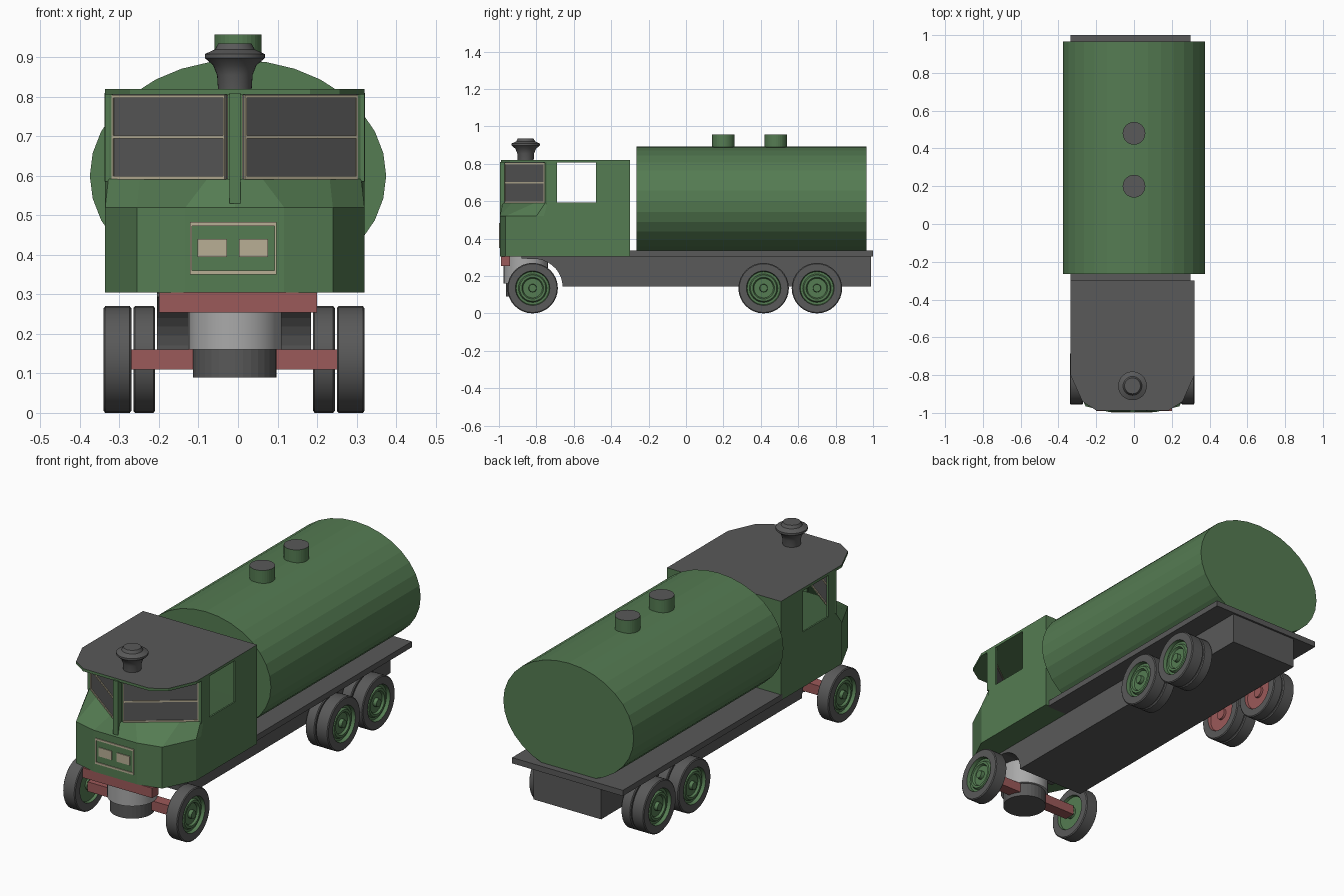
import bpy, bmesh, math
from mathutils import Matrix, Vector

cube = bpy.data.objects.get("Cube")
if cube:
    bpy.data.objects.remove(cube, do_unlink=True)

CX = -0.008          # body centre line


def material(name, rgb):
    m = bpy.data.materials.new(name)
    m.use_nodes = True
    m.diffuse_color = (*rgb, 1)
    bsdf = next(n for n in m.node_tree.nodes if n.type == 'BSDF_PRINCIPLED')
    bsdf.inputs["Base Color"].default_value = (*rgb, 1)
    bsdf.inputs["Roughness"].default_value = 0.8
    return m


GREEN = material("green paint", (0.09, 0.2, 0.085))
GREY = material("dark grey", (0.1, 0.1, 0.1))
RED = material("dull red", (0.33, 0.1, 0.1))
CREAM = material("cream trim", (0.48, 0.43, 0.3))
STEEL = material("light steel", (0.4, 0.4, 0.4))


def finish(name, bm, mats):
    bmesh.ops.recalc_face_normals(bm, faces=bm.faces)
    mesh = bpy.data.meshes.new(name)
    bm.to_mesh(mesh)
    bm.free()
    for m in mats:
        mesh.materials.append(m)
    ob = bpy.data.objects.new(name, mesh)
    bpy.context.collection.objects.link(ob)
    return ob


def loft(name, rings, mats, cap_end=True):
    """Skin a stack of matching closed rings."""
    bm = bmesh.new()
    vs = [[bm.verts.new(p) for p in r] for r in rings]
    n = len(vs[0])
    for a, b in zip(vs, vs[1:]):
        for i in range(n):
            j = (i + 1) % n
            bm.faces.new((a[i], a[j], b[j], b[i]))
    bm.faces.new(vs[0])
    if cap_end:
        bm.faces.new(vs[-1])
    return finish(name, bm, mats)


def box(name, x, y, z, mat):
    ring = [(x[0], y[0]), (x[1], y[0]), (x[1], y[1]), (x[0], y[1])]
    return loft(name, [[(*p, h) for p in ring] for h in z], [mat])


def slat(name, a, b, z, thick, mat):
    """Upright board between two plan points."""
    a, b = Vector(a), Vector(b)
    d = (b - a).normalized() * thick / 2
    n = Vector((-d.y, d.x))
    ring = [a + n, b + n, b - n, a - n]
    return loft(name, [[(p.x, p.y, h) for p in ring] for h in z], [mat])


def lathe(name, profile, mats, matrix, segs=32, picks=None):
    """Revolve (radius, height) points round z, then place with matrix."""
    bm = bmesh.new()
    rows = []
    for r, h in profile:
        if r == 0:
            rows.append([bm.verts.new((0, 0, h))] * segs)
        else:
            rows.append([bm.verts.new((r * math.cos(math.tau * i / segs),
                                       r * math.sin(math.tau * i / segs), h)) for i in range(segs)])
    for k, (a, b) in enumerate(zip(rows, rows[1:])):
        for i in range(segs):
            j = (i + 1) % segs
            f = bm.faces.new(list(dict.fromkeys((a[i], a[j], b[j], b[i]))))
            f.material_index = picks(k) if picks else 0
    bm.transform(matrix)
    return finish(name, bm, mats)


def drum(name, r, z, x, y, mats, picks=None):
    return lathe(name, [(0, z[0]), (r, z[0]), (r, z[1]), (0, z[1])], mats,
                 Matrix.Translation((x, y, 0)), picks=picks)


def mirrored(half):
    return [(CX + x, y) for x, y in half] + [(CX - x, y) for x, y in reversed(half) if x > 0]


def smooth(ob, angle):
    bpy.ops.object.select_all(action='DESELECT')
    ob.select_set(True)
    bpy.context.view_layer.objects.active = ob
    bpy.ops.object.shade_smooth_by_angle(angle=math.radians(angle))


# Tank with two filler lids
tank_at = Matrix.Translation((0, 0, 0.6)) @ Matrix.Diagonal((0.375, 1, 0.293, 1)) @ Matrix.Rotation(-math.pi / 2, 4, 'X')
lathe("tank", [(0, -0.265), (1, -0.265), (1, 0.965), (0, 0.965)], [GREEN], tank_at)
for i, y in enumerate((0.2, 0.48)):
    drum(f"filler_{i + 1}", 0.06, (0.86, 0.957), 0, y, [GREEN, GREY], lambda k: int(k == 2))

# Deck and chassis with an arch over the front axle
box("deck", (-0.337, 0.3), (-0.31, 1.0), (0.305, 0.335), GREY)
side = [(0.99, 0.145), (0.99, 0.31), (-0.3, 0.304), (-0.88, 0.304), (-0.88, 0.293)]
for deg in range(80, -1, -10):
    a = math.radians(deg)
    side.append((-0.82 + 0.16 * math.cos(a), 0.145 + 0.148 * math.sin(a)))
loft("chassis", [[(x, y, z) for y, z in side] for x in (-0.205, 0.185)], [GREY])

# Boiler, front beam and front axle
smooth(drum("boiler", 0.118, (0.16, 0.32), CX, -0.857, [STEEL]), 30)
drum("ash_pan", 0.106, (0.09, 0.16), CX, -0.857, [GREY])
box("front_beam", (-0.2, 0.2), (-0.99, -0.94), (0.254, 0.305), RED)
box("front_axle", (-0.27, 0.253), (-0.85, -0.79), (0.11, 0.16), RED)

# Cab lower body: upright skirt, then a slope up to the V windscreen
skirt = mirrored([(0.328, -0.30), (0.328, -0.76), (0.328, -0.80), (0.248, -0.965), (0.125, -0.995), (0, -0.995)])
sill = mirrored([(0.328, -0.30), (0.328, -0.74), (0.32, -0.752), (0.24, -0.805), (0.07, -0.93), (0, -0.98)])
body = loft("cab_body", [[(*p, 0.305) for p in skirt], [(*p, 0.52) for p in skirt],
                         [(*p, 0.592) for p in sill]], [GREEN], cap_end=False)
shell = body.modifiers.new("thickness", 'SOLIDIFY')
shell.thickness = 0.01

# Cab roof: grey on top, green edge and underside
plan = mirrored([(0.328, -0.30), (0.328, -0.80), (0.265, -0.94), (0.19, -0.988)])
roof = loft("cab_roof", [[(*p, h) for p in plan] for h in (0.806, 0.82)], [GREEN, GREY])
for f in roof.data.polygons:
    f.material_index = int(f.normal.z > 0.9)

# Cab upper walls, pillars and windscreen
box("cab_back_wall", (CX - 0.328, CX + 0.328), (-0.31, -0.30), (0.585, 0.81), GREEN)
box("windscreen_post", (CX - 0.014, CX + 0.014), (-0.995, -0.962), (0.53, 0.81), GREEN)
for s, tag in ((1, "left"), (-1, "right")):
    x = sorted((CX + s * 0.318, CX + s * 0.328))
    box(f"cab_wall_{tag}", x, (-0.48, -0.30), (0.585, 0.81), GREEN)
    box(f"door_pillar_{tag}", x, (-0.755, -0.69), (0.585, 0.81), GREEN)
    inner = Vector((CX + s * 0.022, -0.966))
    outer = Vector((CX + s * 0.308, -0.752))
    slat(f"windscreen_{tag}", inner, outer, (0.59, 0.807), 0.006, GREY)
    slat(f"corner_pillar_{tag}", outer, (CX + s * 0.326, -0.74), (0.585, 0.81), 0.012, GREEN)
    for i, z in enumerate((0.591, 0.694, 0.797)):
        slat(f"windscreen_bar_{tag}_{i + 1}", inner, outer, (z, z + 0.008), 0.014, CREAM)
    for i, t in enumerate((0, 0.985)):
        a = inner.lerp(outer, t)
        slat(f"windscreen_edge_{tag}_{i + 1}", a, inner.lerp(outer, t + 0.015), (0.591, 0.805), 0.014, CREAM)

# Front panel trim: a thin border and two plates
front = (-0.999, -0.994)
for i, z in enumerate((0.35, 0.473)):
    box(f"panel_rail_{i + 1}", (-0.122, 0.098), front, (z, z + 0.01), CREAM)
for i, x in enumerate((-0.122, 0.092)):
    box(f"panel_stile_{i + 1}", (x, x + 0.006), front, (0.35, 0.483), CREAM)
for i, x in enumerate((-0.102, 0.002)):
    box(f"panel_plate_{i + 1}", (x, x + 0.074), front, (0.394, 0.44), CREAM)

# Chimney
chimney = lathe("chimney", [(0, 0.81), (0.042, 0.81), (0.045, 0.855), (0.055, 0.88), (0.076, 0.898),
                            (0.076, 0.908), (0.05, 0.92), (0.042, 0.935), (0, 0.935)],
                [GREY], Matrix.Translation((CX, -0.857, 0)))
smooth(chimney, 35)


# Wheels: tyre round a recessed, ringed hub
def wheel(name, s, y, face, width, back):
    w = width
    profile = [(0, 0), (0.02, 0), (0.022, 0.018), (0.052, 0.018), (0.058, 0.007), (0.07, 0.007),
               (0.076, 0.018), (0.088, 0.018), (0.092, 0), (0.13, 0), (0.135, 0.004),
               (0.135, w - 0.004), (0.13, w), (0.092, w), (0.088, w - 0.014), (0.03, w - 0.014),
               (0.028, w - 0.004), (0, w - 0.004)]
    place = Matrix.Translation((-0.01 + s * face, y, 0.135)) @ Matrix.Rotation(-s * math.pi / 2, 4, 'Y')
    ob = lathe(name, profile, [GREEN, GREY, back], place,
               picks=lambda k: 0 if k < 8 else 1 if k < 13 else 2)
    smooth(ob, 25)


for s, tag in ((1, "left"), (-1, "right")):
    wheel(f"front_wheel_{tag}", s, -0.82, 0.33, 0.07, GREEN)
    for i, y in enumerate((0.415, 0.70)):
        wheel(f"rear_outer_wheel_{tag}_{i + 1}", s, y, 0.33, 0.07, GREEN)
        wheel(f"rear_inner_wheel_{tag}_{i + 1}", s, y, 0.255, 0.055, RED)
